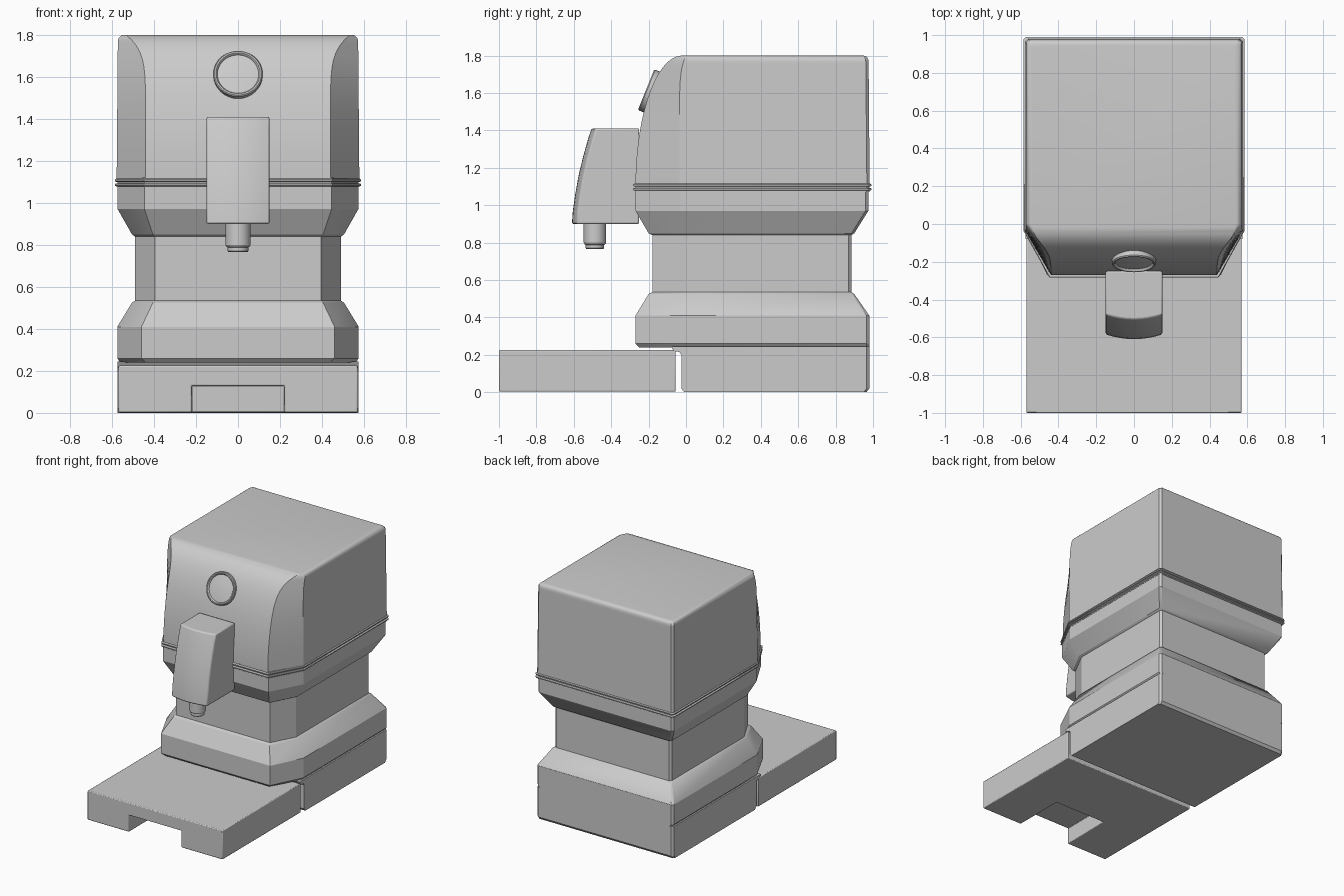
import bpy, bmesh, math
from mathutils import Matrix

cube = bpy.data.objects.get("Cube")
if cube:
    bpy.data.objects.remove(cube, do_unlink=True)

grey = bpy.data.materials.new("plain_grey")
grey.use_nodes = True
grey.diffuse_color = (0.6, 0.6, 0.6, 1)
grey.node_tree.nodes["Principled BSDF"].inputs["Base Color"].default_value = (0.6, 0.6, 0.6, 1)


def finish(name, bm, bevel=0.0, angle=25):
    bmesh.ops.recalc_face_normals(bm, faces=bm.faces)
    mesh = bpy.data.meshes.new(name)
    bm.to_mesh(mesh)
    bm.free()
    mesh.materials.append(grey)
    ob = bpy.data.objects.new(name, mesh)
    bpy.context.collection.objects.link(ob)
    if bevel:
        mod = ob.modifiers.new("soft_edges", "BEVEL")
        mod.width = bevel
        mod.segments = 2
        mod.limit_method = 'ANGLE'
        mod.angle_limit = math.radians(40)
    bpy.ops.object.select_all(action='DESELECT')
    ob.select_set(True)
    bpy.context.view_layer.objects.active = ob
    bpy.ops.object.shade_smooth_by_angle(angle=math.radians(angle))
    return ob


def loft(name, rings, closed_loop=False, **kw):
    """Skin equal-length rings of points and cap both ends."""
    bm = bmesh.new()
    rows = [[bm.verts.new(p) for p in ring] for ring in rings]
    n = len(rows[0])
    pairs = list(zip(rows, rows[1:]))
    if closed_loop:
        pairs.append((rows[-1], rows[0]))
    for a, b in pairs:
        for i in range(n):
            j = (i + 1) % n
            bm.faces.new((a[i], a[j], b[j], b[i]))
    if not closed_loop:
        bm.faces.new(rows[0])
        bm.faces.new(rows[-1])
    return finish(name, bm, **kw)


def outline(z, half, front, back, front_half, side_y, c=0.015):
    """Footprint with wide front chamfers and small rear ones."""
    right = [(front_half, front), (half, side_y), (half, back - c), (half - c, back)]
    pts = right + [(-x, y) for x, y in reversed(right)]
    return [(x, y, z) for x, y in pts]


def extrude_x(name, profile, xs, shift=lambda x, y: 0.0, **kw):
    """Side profile of (y, z) points carried across x stations."""
    return loft(name, [[(x, y + shift(x, y), z) for y, z in profile] for x in xs], **kw)


def turned(name, profile, matrix, sides=32):
    """Lathe (radius, height) points around the local z axis."""
    rings = []
    for r, h in profile:
        rings.append([matrix @ Matrix.Rotation(2 * math.pi * i / sides, 4, 'Z')
                      @ Matrix.Translation((r, 0, h)) for i in range(sides)])
    return loft(name, [[m.to_translation() for m in ring] for ring in rings])


# Foot behind the tray, stepped under the overhanging skirt
extrude_x("base_foot",
          [(-0.01, 0), (-0.025, 0.02), (-0.025, 0.2), (-0.035, 0.215), (-0.065, 0.22),
           (-0.08, 0.245), (0.98, 0.245), (0.98, 0.02), (0.965, 0)],
          [-0.575, -0.56, 0.56, 0.575],
          shift=lambda x, y: -0.015 if abs(x) > 0.57 and y > 0.9 else 0.0)

# Waisted body: skirt, neck, flare
body = [
    (0.24, 0.56, -0.25, 0.98, 0.44, -0.035),
    (0.26, 0.575, -0.27, 0.98, 0.46, -0.035),
    (0.41, 0.575, -0.27, 0.98, 0.46, -0.035),
    (0.525, 0.505, -0.2, 0.9, 0.405, -0.01),
    (0.535, 0.49, -0.18, 0.885, 0.395, 0.0),
    (0.84, 0.49, -0.18, 0.885, 0.395, 0.0),
    (0.85, 0.505, -0.2, 0.9, 0.405, -0.01),
    (0.97, 0.573, -0.27, 0.975, 0.445, -0.03),
    (1.08, 0.573, -0.27, 0.975, 0.445, -0.03),
]
loft("body", [outline(*row) for row in body])

# Twin trim bands at the seam
for label, z in (("lower", 1.078), ("upper", 1.1)):
    loft(label + "_trim_band", [outline(z + dz, 0.58 + e, -0.277 - e, 0.985 + e, 0.448, -0.035)
                                for dz, e in ((0, 0), (0.004, 0.006), (0.011, 0.006), (0.015, 0))])
loft("trim_groove", [outline(z, 0.575, -0.27, 0.98, 0.445, -0.03) for z in (1.07, 1.12)])

# Hood with an elliptical front and scooped front corners
rings = []
STEPS = 24
for i in range(STEPS + 1):
    a = math.pi / 2 * i / STEPS
    t = math.sin(a)
    z = 1.1 + 0.7 * t
    d = max(0.0, z - 1.77)
    inset = 0.03 - math.sqrt(max(0.0, 0.03 ** 2 - d * d))
    front = -0.27 + 0.25 * (1 - math.cos(a))
    rings.append(outline(z, 0.578 - 0.006 * t - inset, front, 0.982 - 0.006 * t - inset,
                         0.44 + 0.095 * t ** 10, -0.035 + 0.035 * t ** 10))
loft("hood", rings)

# Drip tray with a finger notch open to the front and below
bm = bmesh.new()
plan = [(-0.57, -1), (-0.22, -1), (-0.22, -0.6), (0.22, -0.6), (0.22, -1), (0.57, -1),
        (0.57, -0.055), (-0.57, -0.055)]
low = [bm.verts.new((x, y, 0.003)) for x, y in plan]
top = [bm.verts.new((x, y, 0.225)) for x, y in plan if abs(x) > 0.5]
mid = [bm.verts.new((x, y, 0.13)) for x, y in plan[1:5]]
bm.faces.new(low)
bm.faces.new(top)
bm.faces.new(mid)
bm.faces.new((low[0], low[1], mid[0], mid[3], low[4], low[5], top[1], top[0]))
for i in range(3):
    bm.faces.new((low[i + 1], low[i + 2], mid[i + 1], mid[i]))
    bm.faces.new((low[(i + 5)], low[(i + 6) % 8], top[(i + 2) % 4], top[i + 1]))
finish("drip_tray", bm, bevel=0.006)

# Dispensing head with a gently bowed front
head = [(-0.25, 0.9), (-0.61, 0.9), (-0.605, 0.97), (-0.592, 1.06), (-0.574, 1.16),
        (-0.55, 1.26), (-0.522, 1.36), (-0.505, 1.41), (-0.25, 1.41)]
extrude_x("dispensing_head", head, [0.15 * k / 4 for k in range(-4, 5)],
          shift=lambda x, y: 0.025 * (x / 0.15) ** 2 if y < -0.4 else 0.0, bevel=0.008)

# Nozzle under the head
turned("nozzle", [(0.06, 0.91), (0.06, 0.8), (0.054, 0.79), (0.049, 0.788),
                  (0.049, 0.77), (0.045, 0.765)], Matrix.Translation((0, -0.487, 0)))

# Round button with a raised rim, tilted with the hood
tilt = Matrix.Translation((0, -0.195, 1.61)) @ Matrix.Rotation(math.radians(68), 4, 'X')
turned("button", [(0.117, -0.06), (0.117, 0.014), (0.112, 0.02), (0.105, 0.02),
                  (0.1, 0.014), (0.098, 0.008), (0.07, 0.011), (0.035, 0.013), (0.005, 0.014)],
       tilt, sides=48)
